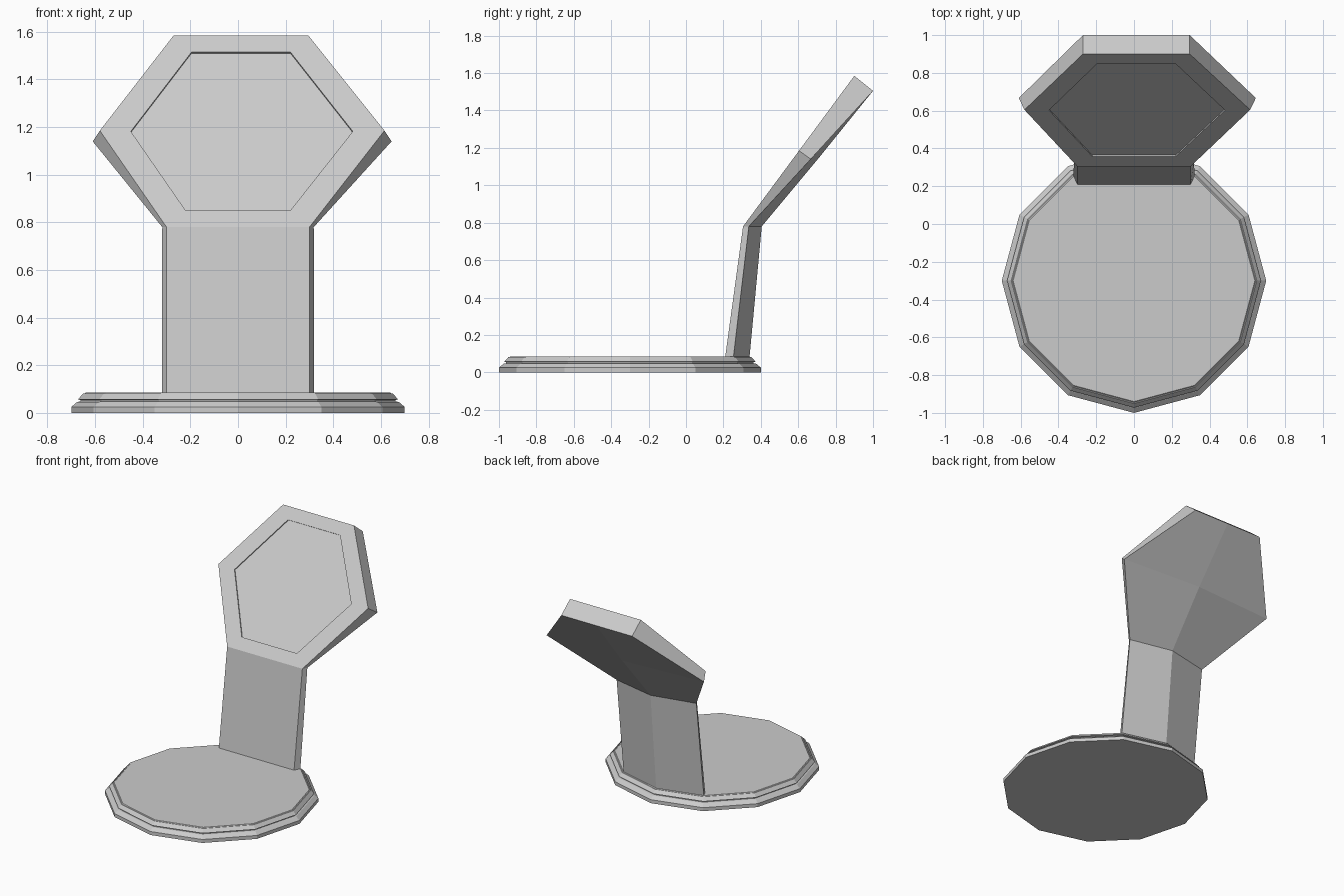
import bpy, bmesh
from math import sin, cos, radians
from mathutils import Vector

if "Cube" in bpy.data.objects:
    bpy.data.objects.remove(bpy.data.objects["Cube"])


def make_object(name, build):
    bm = bmesh.new()
    build(bm)
    bmesh.ops.remove_doubles(bm, verts=bm.verts, dist=0.0001)
    mesh = bpy.data.meshes.new(name)
    bm.to_mesh(mesh)
    bm.free()
    obj = bpy.data.objects.new(name, mesh)
    bpy.context.collection.objects.link(obj)
    return obj


def ring(bm, points):
    return [bm.verts.new(p) for p in points]


def bridge(bm, a, b):
    n = len(a)
    for i in range(n):
        j = (i + 1) % n
        bm.faces.new((a[i], a[j], b[j], b[i]))


# Twelve-sided stepped base, centre at y = -0.3
def build_base(bm):
    profile = [(.70, 0), (.70, .025), (.675, .046), (.662, .048), (.662, .054),
               (.672, .057), (.65, .081), (.645, .081), (.64, .085)]
    rings = [ring(bm, [(r * sin(radians(30 * i)), -.3 - r * cos(radians(30 * i)), z)
                       for i in range(12)]) for r, z in profile]
    for a, b in zip(rings, rings[1:]):
        bridge(bm, a, b)
    bm.faces.new(rings[0][::-1])
    bm.faces.new(rings[-1])


# Stem: flat front, narrow chamfered sides, ridged back
def build_stem(bm):
    low = ring(bm, [(-.3, .21, .085), (.3, .21, .085), (.32, .254, .085),
                    (0, .34, .085), (-.32, .254, .085)])
    top = ring(bm, [(-.3, .305, .78), (.3, .305, .78), (.318, .336, .78),
                    (0, .405, .78), (-.318, .336, .78)])
    bridge(bm, low, top)


# Tilted hexagonal head with a shallow recessed panel and a faceted back
def build_head(bm):
    def on_front(x, z):
        return Vector((x, .305 + (z - .78) * .595 / .805, z))

    front = ring(bm, [on_front(x, z) for x, z in (
        (-.3, .78), (.3, .78), (.615, 1.185), (.295, 1.585), (-.27, 1.585), (-.58, 1.185))])
    edge = [on_front(x, z) for x, z in (
        (-.22, .85), (.22, .85), (.482, 1.182), (.22, 1.515), (-.195, 1.515), (-.45, 1.182))]
    depth = Vector((0, .804, -.594)) * .009
    inset = ring(bm, edge)
    panel = ring(bm, [p + depth for p in edge])
    bridge(bm, front, inset)
    bridge(bm, inset, panel)
    bm.faces.new(panel)

    bl, br, r, tr, tl, l, bottom, centre, top = ring(bm, [
        (-.318, .336, .78), (.318, .336, .78), (.645, .667, 1.14), (.295, 1, 1.505),
        (-.27, 1, 1.505), (-.61, .667, 1.14), (0, .405, .78), (.015, .705, 1.14),
        (.0125, 1, 1.505)])
    # Side walls, leaving the joint with the stem open
    rim = [br, r, tr, tl, l, bl]
    outer = front[1:] + front[:1]
    for i in range(5):
        if rim[i] is tr:
            bm.faces.new((outer[i], tr, top, tl, outer[i + 1]))
        else:
            bm.faces.new((outer[i], rim[i], rim[i + 1], outer[i + 1]))
    # Four back facets around the central point
    for quad in ((br, bottom, centre, r), (r, centre, top, tr),
                 (tl, top, centre, l), (l, centre, bottom, bl)):
        bm.faces.new(quad)


make_object("base", build_base)
make_object("stem", build_stem)
make_object("head", build_head)
